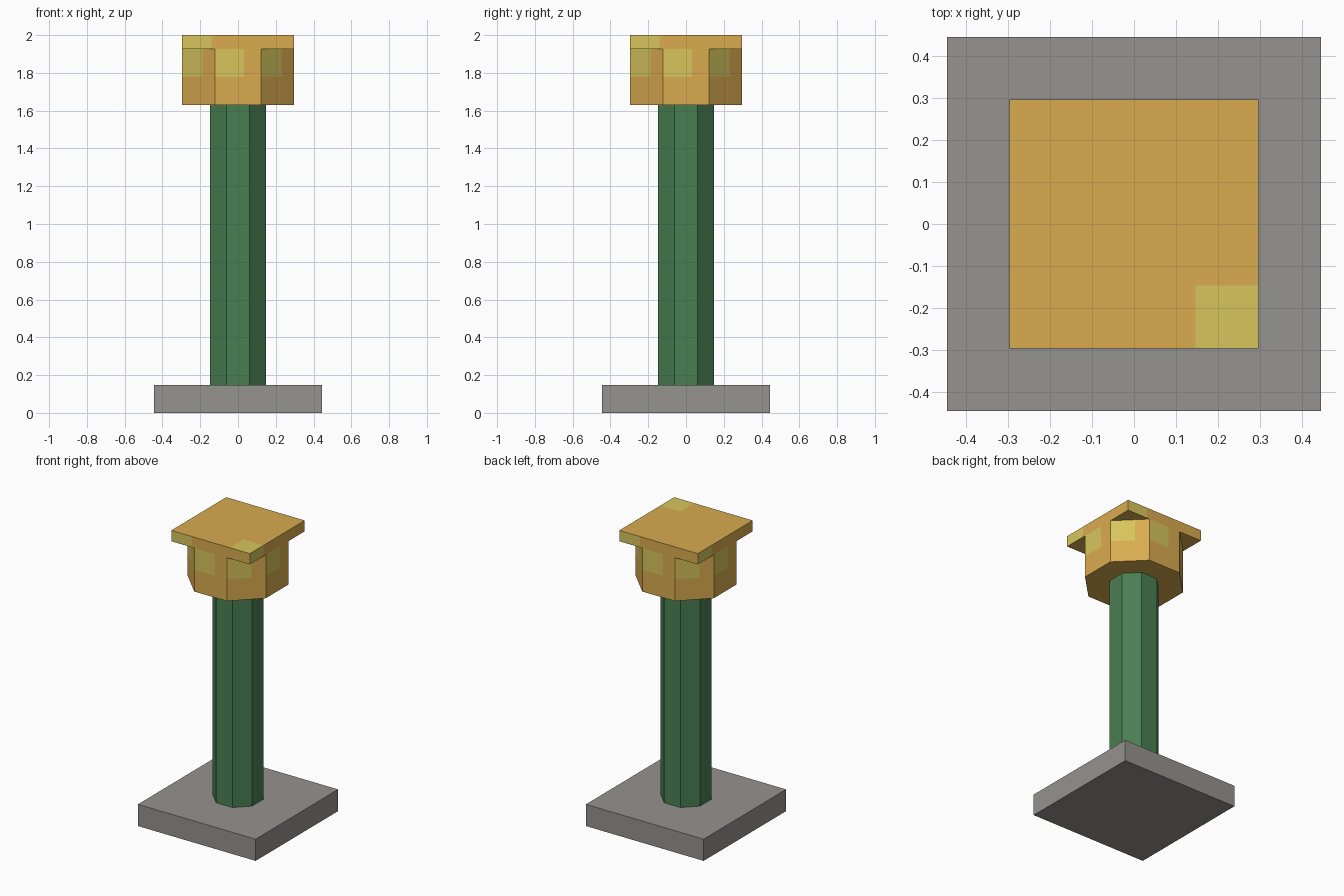
import bpy, bmesh, math
from mathutils import Vector

if "Cube" in bpy.data.objects:
    bpy.data.objects.remove(bpy.data.objects["Cube"])

U = 2 / 27          # module: the whole column is 27 modules tall
PATCH = 0.155       # size of the pale corner patches


def srgb(*rgb):
    return [((c / 255 + 0.055) / 1.055) ** 2.4 for c in rgb] + [1.0]


def material(name, *rgb):
    m = bpy.data.materials.new(name)
    m.diffuse_color = srgb(*rgb)
    m.use_nodes = True
    m.node_tree.nodes["Principled BSDF"].inputs["Base Color"].default_value = m.diffuse_color
    return m


grey = material("stone_grey", 149, 147, 142)
green = material("shaft_green", 74, 127, 82)
gold = material("gold", 217, 171, 79)
pale = material("pale_gold", 216, 197, 92)


def prism(name, sides, apothem, levels, mats, patch=False):
    """Upright prism with flats facing the axes; patches sit top left on each side."""
    bm = bmesh.new()
    r = apothem / math.cos(math.pi / sides)
    corners = []
    for i in range(sides):
        a = -math.pi / 2 + (2 * i - 1) * math.pi / sides
        corners.append(Vector((r * math.cos(a), r * math.sin(a), 0)))
    ring = []
    for i, p in enumerate(corners):
        ring.append(p)
        if patch:
            q = corners[(i + 1) % sides]
            ring.append(p + (q - p).normalized() * PATCH)
    n = len(ring)
    rows = [[bm.verts.new((p.x, p.y, z)) for p in ring] for z in levels]
    for k in range(len(rows) - 1):
        for j in range(n):
            m = (j + 1) % n
            f = bm.faces.new((rows[k][j], rows[k][m], rows[k + 1][m], rows[k + 1][j]))
            if patch and k == len(rows) - 2 and j % 2 == 0:
                f.material_index = 1
    bm.faces.new(rows[0][::-1])
    bm.faces.new(rows[-1])
    me = bpy.data.meshes.new(name)
    bm.to_mesh(me)
    bm.free()
    for m in mats:
        me.materials.append(m)
    ob = bpy.data.objects.new(name, me)
    bpy.context.collection.objects.link(ob)
    return ob


# Square foot and octagonal shaft
prism("base_plinth", 4, 6 * U, [0, 2 * U], [grey])
prism("shaft", 8, 2 * U, [2 * U, 22 * U], [green])

# Octagonal capital and square slab on top
prism("capital", 8, 4 * U, [22 * U, 26 * U - 0.148, 26 * U], [gold, pale], True)
slab = prism("top_slab", 4, 4 * U, [26 * U, 27 * U], [gold, pale], True)

# Pale patch cut into the front right corner of the slab's top
bm = bmesh.new()
bm.from_mesh(slab.data)
edge = 4 * U - PATCH + 0.005
for co, no in (((edge, 0, 0), (1, 0, 0)), ((0, -edge, 0), (0, 1, 0))):
    top = [f for f in bm.faces if f.normal.z > 0.9]
    geom = top + list({e for f in top for e in f.edges}) + list({v for f in top for v in f.verts})
    bmesh.ops.bisect_plane(bm, geom=geom, plane_co=co, plane_no=no, dist=1e-5)
    bm.normal_update()
for f in bm.faces:
    c = f.calc_center_median()
    if f.normal.z > 0.9 and c.x > edge and c.y < -edge:
        f.material_index = 1
bm.to_mesh(slab.data)
bm.free()
